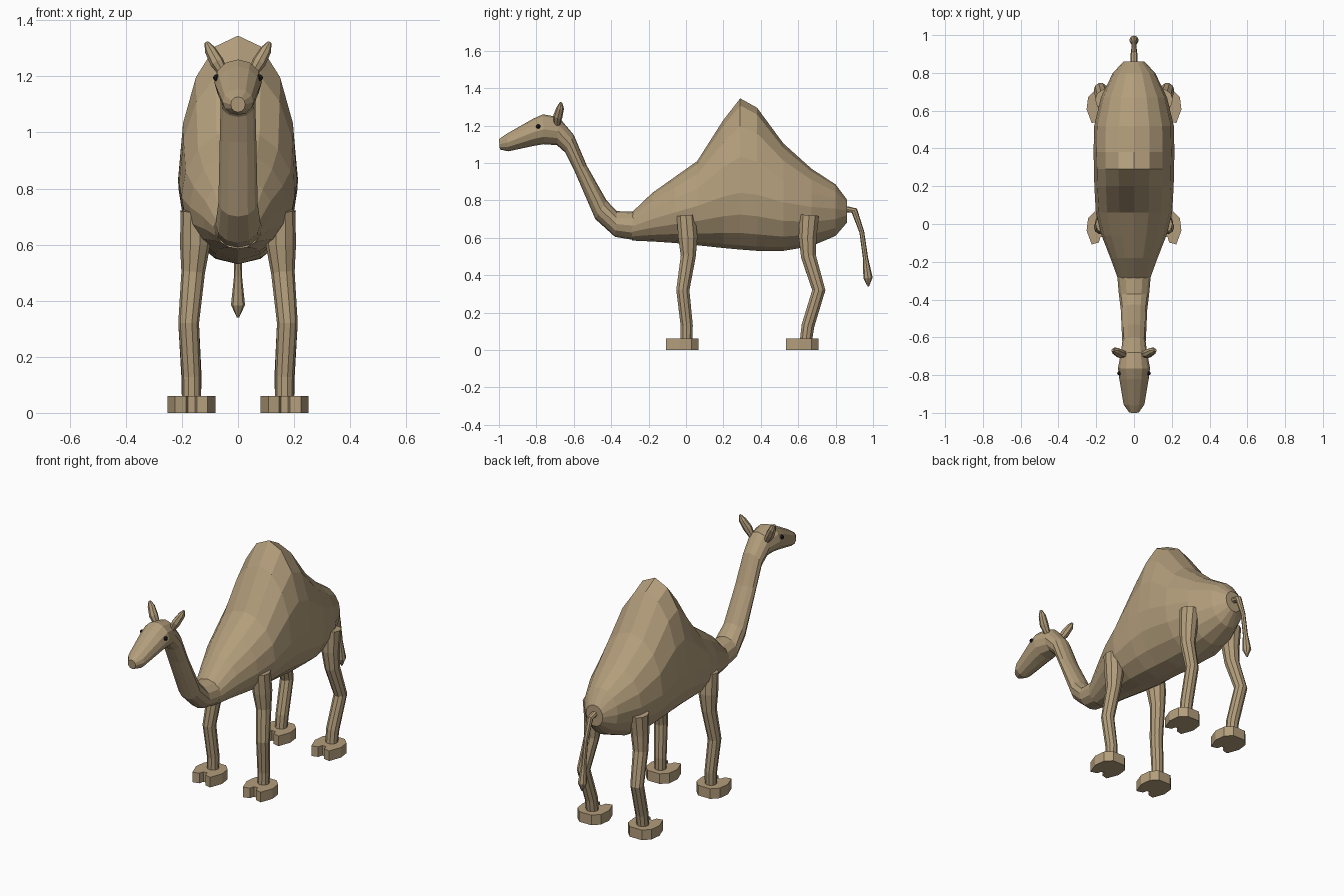
import bpy, bmesh, math
from mathutils import Vector

tan = bpy.data.materials.new("tan_hide")
tan.diffuse_color = (0.45, 0.34, 0.2, 1)
black = bpy.data.materials.new("eye_black")
black.diffuse_color = (0.01, 0.01, 0.01, 1)


def finish(name, bm, mat=tan):
    bmesh.ops.recalc_face_normals(bm, faces=bm.faces)
    mesh = bpy.data.meshes.new(name)
    bm.to_mesh(mesh)
    bm.free()
    mesh.materials.append(mat)
    obj = bpy.data.objects.new(name, mesh)
    bpy.context.collection.objects.link(obj)
    return obj


def skin(name, rings):
    bm = bmesh.new()
    loops = [[bm.verts.new(p) for p in ring] for ring in rings]
    n = len(loops[0])
    for a, b in zip(loops, loops[1:]):
        for i in range(n):
            j = (i + 1) % n
            bm.faces.new((a[i], a[j], b[j], b[i]))
    bm.faces.new(loops[0])
    bm.faces.new(loops[-1])
    return finish(name, bm)


def ring(top, mid, bottom, half_width, n, x=0):
    # Oval in a tilted plane through top and bottom (y, z) points
    t, m, b = (Vector((x, *p)) for p in (top, mid, bottom))
    pts = []
    for i in range(n):
        a = 2 * math.pi * i / n
        s = math.sin(a)
        p = m + ((t - m) * s if s > 0 else (b - m) * -s)
        p.x += half_width * math.cos(a)
        pts.append(p)
    return pts


def tube(name, path, n=8):
    # path rows: (x, y, z, radius)
    pts = [Vector(p[:3]) for p in path]
    rings = []
    for i, p in enumerate(pts):
        d = (pts[min(i + 1, len(pts) - 1)] - pts[max(i - 1, 0)]).normalized()
        u = (Vector((1, 0, 0)) - d * d.x).normalized()
        v = d.cross(u)
        r = path[i][3]
        rings.append([p + r * (u * math.cos(2 * math.pi * k / n) + v * math.sin(2 * math.pi * k / n))
                      for k in range(n)])
    return skin(name, rings)


# Body with hump: y, top z, widest z, bottom z, half width
body = [(-0.29, 0.735, 0.66, 0.585, 0.085), (-0.18, 0.84, 0.70, 0.58, 0.125),
        (-0.06, 0.925, 0.735, 0.572, 0.172), (0.06, 1.01, 0.77, 0.56, 0.202),
        (0.20, 1.23, 0.82, 0.545, 0.210), (0.29, 1.345, 0.84, 0.537, 0.212),
        (0.38, 1.295, 0.83, 0.53, 0.214), (0.52, 1.105, 0.79, 0.53, 0.211),
        (0.67, 0.97, 0.765, 0.555, 0.175), (0.80, 0.885, 0.755, 0.61, 0.112),
        (0.86, 0.805, 0.745, 0.68, 0.055)]
skin("body", [ring((y, t), (y, m), (y, b), w, 16) for y, t, m, b, w in body])

# Neck and head: top (y, z), bottom (y, z), half width
neck = [(-0.26, 0.74, -0.26, 0.585, 0.09), (-0.37, 0.742, -0.38, 0.605, 0.08),
        (-0.46, 0.84, -0.485, 0.695, 0.07), (-0.55, 1.02, -0.57, 0.88, 0.065),
        (-0.61, 1.165, -0.625, 1.02, 0.062), (-0.68, 1.245, -0.69, 1.095, 0.07),
        (-0.765, 1.26, -0.76, 1.1, 0.085), (-0.82, 1.235, -0.82, 1.09, 0.078),
        (-0.96, 1.155, -0.95, 1.062, 0.055), (-1.0, 1.127, -0.995, 1.072, 0.026)]
# Neck rings lean across the direction of travel
lower = {2: (-0.53, 0.755), 3: (-0.615, 0.97), 4: (-0.67, 1.075)}
neck_rings = []
for i, (ty, tz, by, bz, w) in enumerate(neck):
    top = (ty, tz)
    bot = (by, bz)
    if i in (2, 3, 4):
        bot = {2: (-0.485, 0.70), 3: (-0.60, 0.965), 4: (-0.645, 1.055)}[i]
        top = {2: (-0.425, 0.80), 3: (-0.53, 0.985), 4: (-0.6, 1.15)}[i]
    mid = ((top[0] + bot[0]) / 2, (top[1] + bot[1]) / 2)
    neck_rings.append(ring(top, mid, bot, w, 12))
skin("neck_and_head", neck_rings)

# Tail with tuft
tube("tail", [(0, 0.84, 0.755, 0.018), (0, 0.90, 0.745, 0.018), (0, 0.94, 0.63, 0.013),
              (0, 0.96, 0.49, 0.014), (0, 0.973, 0.385, 0.025), (0, 0.975, 0.34, 0.004)])

# Leg centre lines: x, y, z, radius
legs = {
    "front_leg": [(0.152, 0.0, 0.72, 0.052), (0.153, 0.01, 0.60, 0.054), (0.16, 0.012, 0.50, 0.042),
                  (0.176, -0.017, 0.32, 0.037), (0.166, 0.004, 0.13, 0.034), (0.166, 0.002, 0.04, 0.033)],
    "rear_leg": [(0.15, 0.658, 0.72, 0.056), (0.153, 0.65, 0.60, 0.05), (0.16, 0.655, 0.50, 0.042),
                 (0.176, 0.71, 0.32, 0.037), (0.166, 0.652, 0.13, 0.036), (0.166, 0.64, 0.04, 0.034)],
}
# Half outline of a two-toed foot, from the notch round to the heel
half_foot = [(0.012, -0.05), (0.02, -0.078), (0.058, -0.088), (0.085, -0.015),
             (0.077, 0.05), (0.04, 0.087)]
foot_outline = half_foot + [(-x, y) for x, y in reversed(half_foot)]

for s, side in ((1, "left"), (-1, "right")):
    for name, path in legs.items():
        tube(f"{name}_{side}", [(s * x, y, z, r) for x, y, z, r in path], 10)
        fy = -0.02 if name == "front_leg" else 0.622
        skin(name.replace("leg", "foot") + "_" + side,
             [[(s * 0.166 + x, fy + y, z) for x, y in foot_outline] for z in (0, 0.06)])
    # Ears
    tube("ear_" + side, [(s * 0.045, -0.69, 1.20, 0.016), (s * 0.075, -0.685, 1.25, 0.025),
                         (s * 0.1, -0.672, 1.295, 0.02), (s * 0.113, -0.668, 1.322, 0.007)])
    # Eyes
    bm = bmesh.new()
    bmesh.ops.create_uvsphere(bm, u_segments=8, v_segments=6, radius=0.012)
    bmesh.ops.translate(bm, verts=bm.verts, vec=(s * 0.077, -0.79, 1.195))
    finish("eye_" + side, bm, black)
